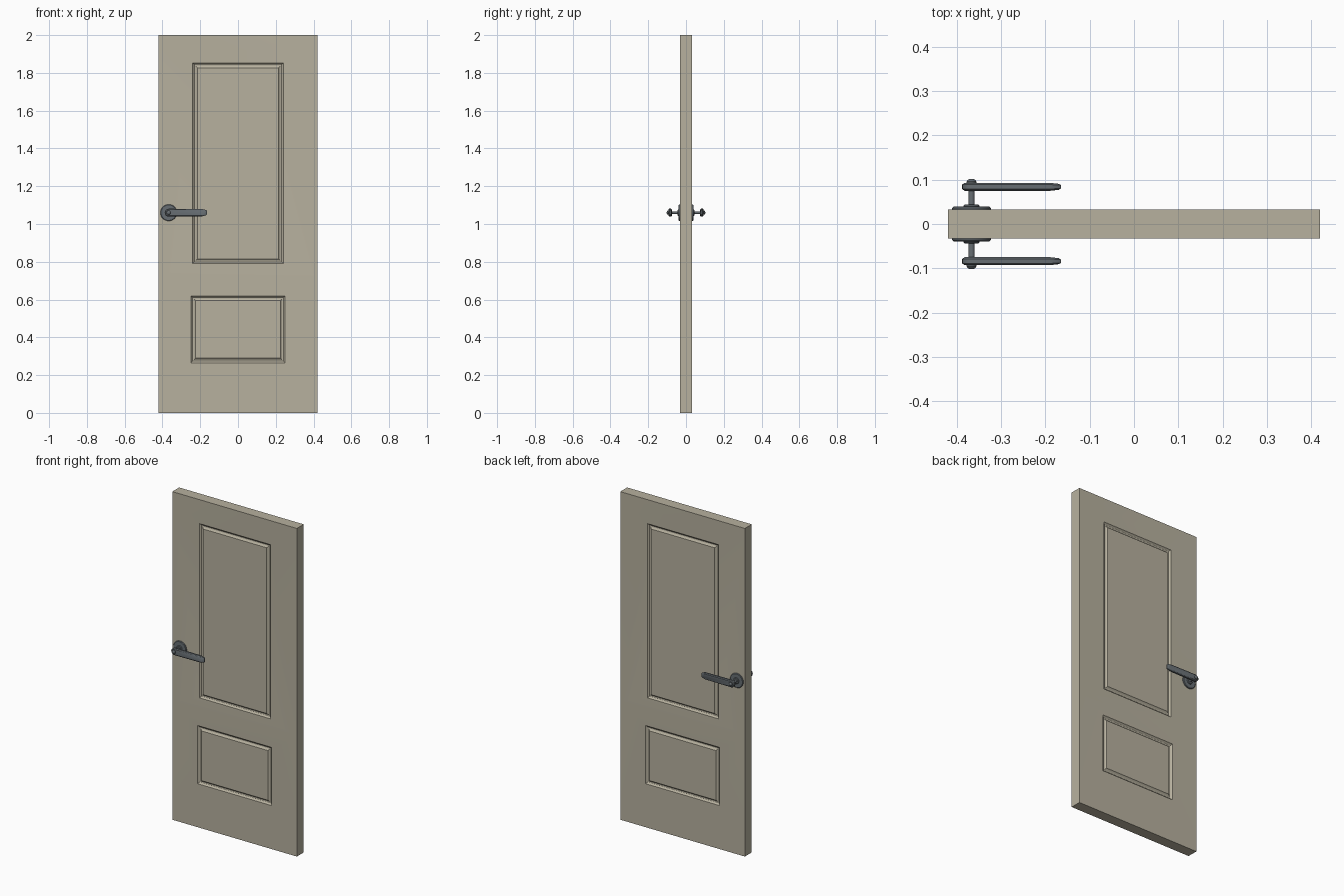
import bpy, bmesh, math
from mathutils import Matrix, Vector

if "Cube" in bpy.data.objects:
    bpy.data.objects.remove(bpy.data.objects["Cube"])


def material(name, color):
    m = bpy.data.materials.new(name)
    m.diffuse_color = (*color, 1)
    m.use_nodes = True
    m.node_tree.nodes["Principled BSDF"].inputs["Base Color"].default_value = m.diffuse_color
    return m


PAINT = material("warm beige paint", (0.475, 0.44, 0.345))
METAL = material("dark grey metal", (0.135, 0.155, 0.17))


def finish(bm, name, mat, angle=30):
    bmesh.ops.remove_doubles(bm, verts=bm.verts, dist=1e-5)
    bmesh.ops.recalc_face_normals(bm, faces=bm.faces)
    me = bpy.data.meshes.new(name)
    bm.to_mesh(me)
    bm.free()
    me.materials.append(mat)
    for p in me.polygons:
        p.use_smooth = True
    me.set_sharp_from_angle(angle=math.radians(angle))
    ob = bpy.data.objects.new(name, me)
    bpy.context.collection.objects.link(ob)
    return ob


def loft(bm, loops, cap_start=False, cap_end=True):
    rings = [[bm.verts.new(p) for p in loop] for loop in loops]
    for a, b in zip(rings, rings[1:]):
        n = len(a)
        for i in range(n):
            bm.faces.new((a[i], a[(i + 1) % n], b[(i + 1) % n], b[i]))
    if cap_start:
        bm.faces.new(rings[0])
    if cap_end:
        bm.faces.new(rings[-1])


# Door leaf: both faces have a gently dished upper bay and grooved panels
W, T, H, RAIL = 0.42, 0.033, 2.0, 0.72
GROOVE = [(0, 0), (0.005, 0.006), (0.010, 0.009), (0.016, 0.009), (0.021, 0.006), (0.026, 0)]


def door_bay(bm, side, z0, z1, panel, dish):
    def rect(hw, a, b, depth):
        y = side * (T - depth)
        return [(-hw, y, a), (hw, y, a), (hw, y, b), (-hw, y, b)]
    hw, a, b = panel
    loops = [rect(W, z0, z1, 0)]
    loops += [rect(hw - i, a + i, b - i, dish + d) for i, d in GROOVE]
    loft(bm, loops)


bm = bmesh.new()
for side in (-1, 1):
    door_bay(bm, side, 0, RAIL, (0.25, 0.265, 0.62), 0)
    door_bay(bm, side, RAIL, H, (0.24, 0.79, 1.852), 0.003)
outline = [(-W, 0), (W, 0), (W, RAIL), (W, H), (-W, H), (-W, RAIL)]
loft(bm, [[(x, y, z) for x, z in outline] for y in (-T, T)], cap_end=False)
finish(bm, "door_leaf", PAINT)

# Handles, one on each face
HX, HZ = -0.367, 1.06


def turned(name, side, profile, n=32):
    # round part about the spindle axis, profile of (radius, distance from centre)
    bm = bmesh.new()
    loft(bm, [[(HX + r * math.cos(2 * math.pi * i / n), side * y,
                HZ + r * math.sin(2 * math.pi * i / n)) for i in range(n)]
              for r, y in profile], cap_start=True)
    finish(bm, name, METAL)


def lever(name, side):
    # flat bar with a rounded root and a tapered tip, chamfered all around
    bm = bmesh.new()

    def outline(inset, y):
        r = 0.021 - inset
        pts = [(HX + r * math.cos(t), HZ + r * math.sin(t))
               for t in [math.pi * (0.5 + i / 12) for i in range(13)]]
        tip = -0.165 - inset
        pts += [(-0.19, HZ - r * 0.93), (tip - 0.004, HZ - r * 0.68), (tip, HZ - r * 0.5),
                (tip, HZ + r * 0.5), (tip - 0.004, HZ + r * 0.68), (-0.19, HZ + r * 0.93)]
        mid = 0.084
        # the bar gets thinner at the tip
        return [(x, side * (mid + (y - mid) * (0.75 if x > -0.185 else 1)), z) for x, z in pts]
    loft(bm, [outline(0.005, 0.075), outline(0, 0.079),
              outline(0, 0.089), outline(0.005, 0.093)], cap_start=True)
    finish(bm, name, METAL)


for side, tag in ((-1, "front"), (1, "back")):
    turned("rosette_" + tag, side, [(0.044, 0.030), (0.044, 0.036), (0.041, 0.039)])
    turned("collar_" + tag, side, [(0.018, 0.036), (0.018, 0.041), (0.015, 0.044)])
    turned("spindle_" + tag, side, [(0.007, 0.036), (0.007, 0.085)], 20)
    turned("end_cap_" + tag, side, [(0.011, 0.088), (0.011, 0.096), (0.008, 0.100), (0.004, 0.102)], 20)
    lever("lever_" + tag, side)
